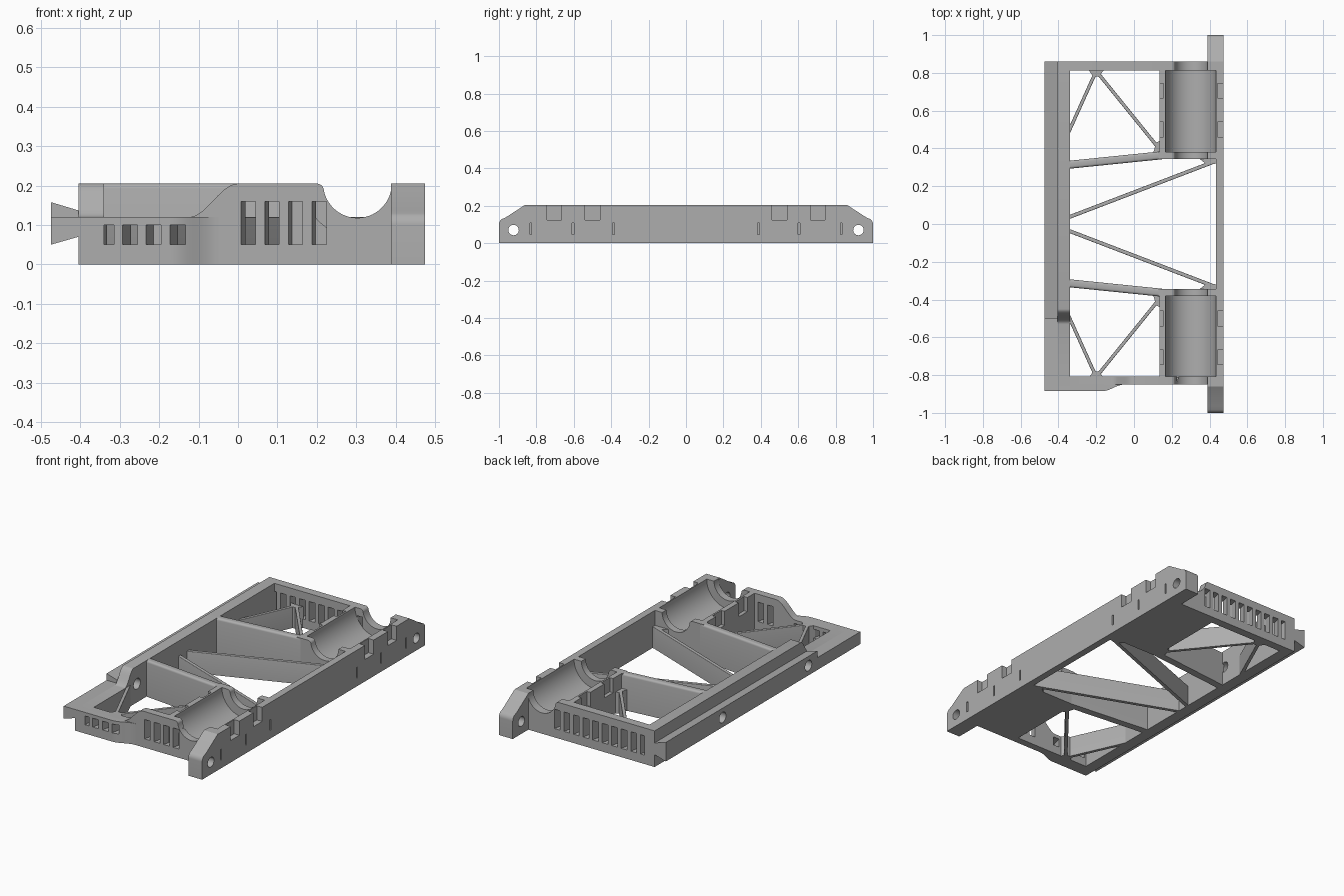
import bpy, bmesh, math
from mathutils import Vector

if "Cube" in bpy.data.objects:
    bpy.data.objects.remove(bpy.data.objects["Cube"])

gray = bpy.data.materials.new("plastic_gray")
gray.diffuse_color = (0.42, 0.42, 0.42, 1)
gray.use_nodes = True
gray.node_tree.nodes["Principled BSDF"].inputs["Base Color"].default_value = gray.diffuse_color

TOP, LOW = 0.205, 0.12          # full wall height, lowered height


def prism(name, pts, axis, a, b):
    """Extrude a 2D outline along one axis from a to b."""
    place = {'x': lambda p, t: (t, p[0], p[1]),
             'y': lambda p, t: (p[0], t, p[1]),
             'z': lambda p, t: (p[0], p[1], t)}[axis]
    bm = bmesh.new()
    face = bm.faces.new([bm.verts.new(place(p, a)) for p in pts])
    ext = bmesh.ops.extrude_face_region(bm, geom=[face])
    shift = Vector(place((0, 0), b - a))
    bmesh.ops.translate(bm, vec=shift, verts=[v for v in ext['geom'] if isinstance(v, bmesh.types.BMVert)])
    bmesh.ops.recalc_face_normals(bm, faces=bm.faces)
    me = bpy.data.meshes.new(name)
    bm.to_mesh(me)
    bm.free()
    me.materials.append(gray)
    ob = bpy.data.objects.new(name, me)
    bpy.context.collection.objects.link(ob)
    return ob


def box(name, x0, x1, y0, y1, z0, z1):
    return prism(name, [(x0, y0), (x1, y0), (x1, y1), (x0, y1)], 'z', z0, z1)


def arc(cx, cy, r, a0, a1, n):
    return [(cx + r * math.cos(math.radians(a0 + (a1 - a0) * i / n)),
             cy + r * math.sin(math.radians(a0 + (a1 - a0) * i / n))) for i in range(n + 1)]


def s_curve(x0, z0, x1, z1, n=12):
    return [(x0 + (x1 - x0) * i / n, z0 + (z1 - z0) * (0.5 - 0.5 * math.cos(math.pi * i / n)))
            for i in range(n + 1)]


def cut(targets, cutters):
    """Subtract the cutters from each target, then delete them."""
    for ob in targets:
        bpy.context.view_layer.objects.active = ob
        for c in cutters:
            m = ob.modifiers.new("cut", 'BOOLEAN')
            m.operation, m.solver, m.object = 'DIFFERENCE', 'EXACT', c
            bpy.ops.object.modifier_apply(modifier=m.name)
    for c in cutters:
        bpy.data.objects.remove(c)


def bar(name, p, q, width, height, r):
    """Upright rib between two plan points, with a rounded top edge."""
    p, q = Vector(p), Vector(q)
    h = width / 2
    section = [(-h, 0), (h, 0)] + arc(h - r, height - r, r, 0, 90, 4) + arc(-h + r, height - r, r, 90, 180, 4)
    ob = prism(name, section, 'y', 0, (q - p).length)
    ob.location = (p.x, p.y, 0)
    ob.rotation_euler.z = math.atan2(q.y - p.y, q.x - p.x) - math.pi / 2


def slots(xs, width, y0, y1, z0, z1, slant):
    return [prism("slot_cutter", [(x, y0), (x + width, y0), (x + width + slant, y1), (x + slant, y1)],
                  'z', z0, z1) for x in xs]


# Saddle outline shared by the end walls: small half-round with softened lip
def saddle_top():
    return [(0.44, TOP), (0.392, TOP)] + arc(0.303, TOP, 0.087, 0, -168, 24) + arc(0.2, TOP - 0.018, 0.018, 0, 90, 5)


# Long side rail, stepping down near the front
rail = prism("side_rail", [(-0.885, 0), (0.86, 0), (0.86, TOP)] + s_curve(-0.45, TOP, -0.53, LOW)
             + [(-0.885, LOW)], 'x', -0.405, -0.34)

# Dovetail along the rail
dove = prism("dovetail", [(-0.405, 0.07), (-0.475, 0.05), (-0.475, 0.158), (-0.405, 0.137)], 'y', -0.5, 0.86)
dove_front = prism("dovetail_front", [(-0.405, 0.07), (-0.475, 0.05), (-0.475, LOW), (-0.405, LOW)],
                   'y', -0.885, -0.5)
holes = [prism("hole_cutter", arc(y, 0.105, 0.03, 0, 345, 23), 'x', -0.5, -0.3) for y in (0.35, -0.42)]
cut([rail, dove], holes)

# Front wall with its raised step and thicker lowered end
front = prism("front_wall", [(-0.405, 0), (0.44, 0)] + saddle_top() + s_curve(0.0, TOP, -0.125, LOW)
              + [(-0.405, LOW)], 'y', -0.85, -0.808)
lip = prism("front_lip", [(-0.405, -0.84), (-0.405, -0.885)] + s_curve(-0.17, -0.885, -0.05, -0.85)
            + [(-0.05, -0.84)], 'z', 0, LOW)
cut([front, lip], slots([-0.357 + 0.06 * i for i in range(4)], 0.038, -0.9, -0.79, 0.05, 0.1, 0.03))
cut([front], slots([0.003 + 0.06 * i for i in range(4)], 0.036, -0.87, -0.79, 0.05, 0.16, 0.02))

# Back wall with a full row of slots
back = prism("back_wall", [(-0.405, 0), (0.44, 0)] + saddle_top() + [(-0.405, TOP)], 'y', 0.812, 0.86)
cut([back], slots([-0.367 + 0.06 * i for i in range(10)], 0.036, 0.79, 0.88, 0.05, 0.16, 0.02))

# Long outer wall with sloped ends
half = [(0.86, TOP), (0.965, 0.137)] + arc(0.965, 0.1, 0.035, 55, 0, 5)
wall_outline = [(-1, 0), (1, 0)] + half[::-1] + [(-y, z) for y, z in half]
wall = prism("outer_wall", wall_outline, 'x', 0.435, 0.475)
tabs = []
for s, side in ((1, "back"), (-1, "front")):
    pts = [(s * y, z) for y, z in half + [(1, 0), (0.85, 0), (0.85, TOP)]]
    tabs.append(prism(side + "_tab", pts, 'x', 0.388, 0.475))
cut([wall] + tabs, [prism("pin_hole_cutter", arc(s * 0.922, 0.07, 0.028, 0, 345, 23), 'x', 0.3, 0.6)
                    for s in (1, -1)])
cutters = []
for s in (1, -1):
    for y in (0.5, 0.705):
        cutters.append(box("notch_cutter", 0.442, 0.5, s * y - 0.039, s * y + 0.039, 0.125, 0.3))
    for y in (0.388, 0.605, 0.83):
        cutters.append(box("slit_cutter", 0.46, 0.5, s * y - 0.005, s * y + 0.005, 0.047, 0.108))
cut([wall], cutters)

for s, side in ((1, "back"), (-1, "front")):
    # Round cradle and its inner end wall
    cradle = prism(side + "_cradle", [(0.135, 0), (0.437, 0), (0.437, TOP)]
                   + arc(0.301, TOP, 0.135, 0, -180, 32) + [(0.135, TOP)], 'y', s * 0.378, s * 0.815)
    cut([cradle], [box("notch_cutter", 0.1, 0.156, s * y - 0.039, s * y + 0.039, 0.125, 0.3)
                   for y in (0.5, 0.705)])
    prism(side + "_cradle_end", [(0.13, 0), (0.44, 0)] + saddle_top() + [(0.13, TOP)], 'y', s * 0.343, s * 0.382)

    # Thick rib from rail to cradle
    bar(side + "_rib", (-0.35, s * 0.313), (0.15, s * 0.364), 0.042, TOP, 0.012)

    # Thin bracing struts
    bar(side + "_long_strut", (-0.35, s * 0.034), (0.44, s * 0.336), 0.02, LOW, 0.003)
    bar(side + "_short_strut", (-0.35, s * 0.478), (-0.2, s * 0.81), 0.018, LOW, 0.003)
    bar(side + "_cross_strut", (-0.2, s * 0.81), (0.14, s * 0.39), 0.018, LOW, 0.003)
    prism(side + "_strut_node", [(-0.24, s * 0.815), (-0.16, s * 0.815), (-0.185, s * 0.78),
                                 (-0.215, s * 0.78)], 'z', 0, LOW)
    prism(side + "_cradle_gusset", [(0.137, s * 0.37), (0.137, s * 0.44), (0.118, s * 0.432),
                                    (0.1, s * 0.37)], 'z', 0, LOW)
    prism(side + "_corner_gusset", [(0.44, s * 0.35), (0.44, s * 0.32), (0.385, s * 0.315),
                                    (0.34, s * 0.35)], 'z', 0, LOW)

# Smooth the curved parts, keep hard edges
for ob in bpy.context.scene.objects:
    ob.select_set(True)
bpy.context.view_layer.objects.active = rail
bpy.ops.object.shade_smooth_by_angle(angle=math.radians(30))
